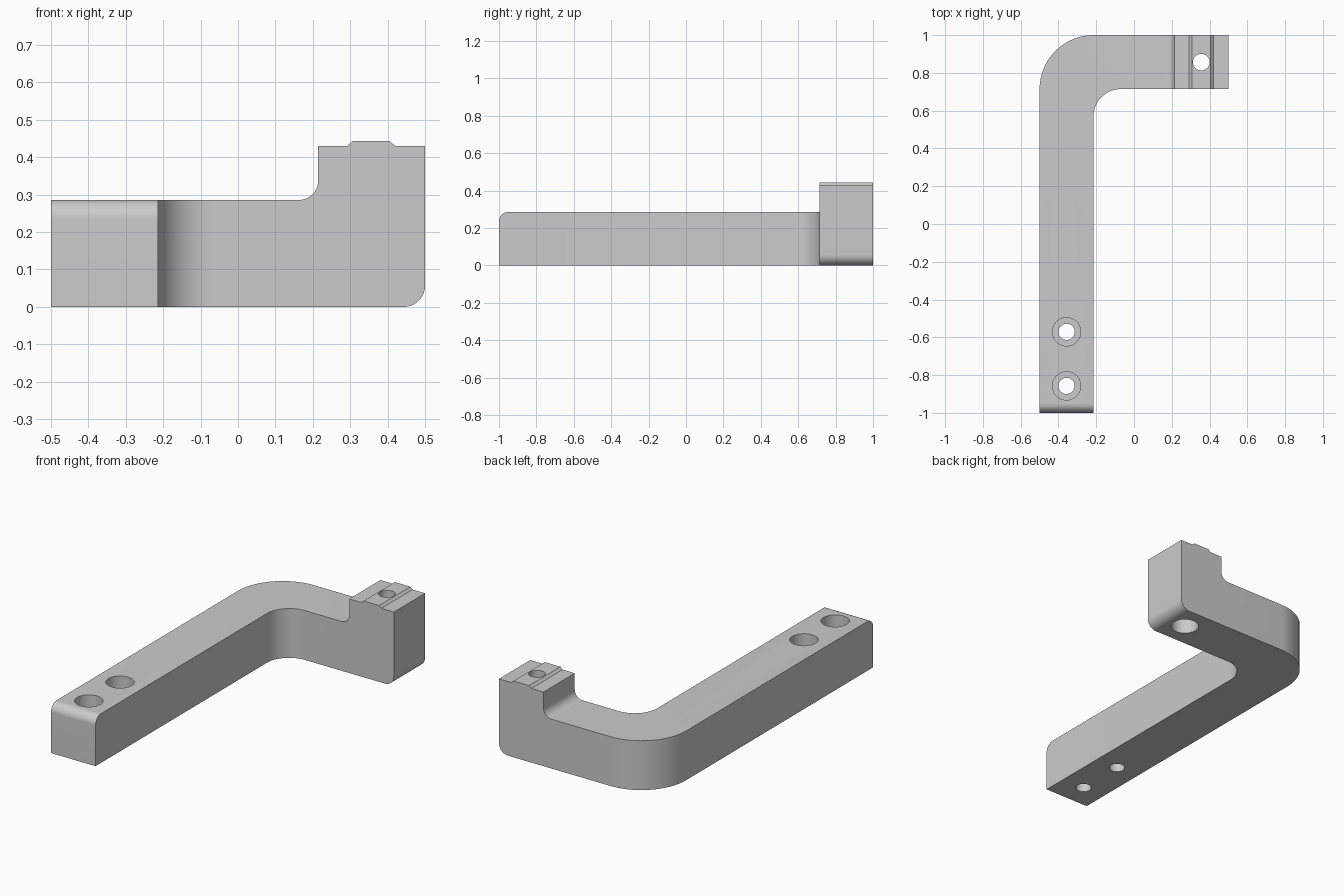
import bpy, bmesh, math
from mathutils import Vector

cube = bpy.data.objects.get("Cube")
if cube:
    bpy.data.objects.remove(cube)

W, H = 0.286, 0.286          # bar width and height
EDGE = 1 - W                 # front face of the cross arm

grey = bpy.data.materials.new("Plain grey")
grey.use_nodes = True
colour = (0.6, 0.6, 0.6, 1)
grey.diffuse_color = colour
grey.node_tree.nodes["Principled BSDF"].inputs["Base Color"].default_value = colour


def arc(cx, cy, r, start, end, n=16):
    steps = [math.radians(start + (end - start) * i / n) for i in range(n + 1)]
    return [(cx + r * math.cos(a), cy + r * math.sin(a)) for a in steps]


def prism(name, points, place, depth):
    """Extrude a closed outline; place maps outline points into space."""
    bm = bmesh.new()
    face = bm.faces.new([bm.verts.new(place(*p)) for p in points])
    out = bmesh.ops.extrude_face_region(bm, geom=[face])
    new = [v for v in out["geom"] if isinstance(v, bmesh.types.BMVert)]
    bmesh.ops.translate(bm, verts=new, vec=depth)
    bmesh.ops.recalc_face_normals(bm, faces=bm.faces)
    return add_mesh(name, bm)


def add_mesh(name, bm):
    mesh = bpy.data.meshes.new(name)
    bm.to_mesh(mesh)
    bm.free()
    mesh.materials.append(grey)
    obj = bpy.data.objects.new(name, mesh)
    bpy.context.collection.objects.link(obj)
    return obj


def cut(obj, tool, operation):
    """Apply a boolean and drop the tool."""
    mod = obj.modifiers.new("cut", "BOOLEAN")
    mod.operation, mod.solver, mod.object = operation, "EXACT", tool
    bpy.context.view_layer.objects.active = obj
    bpy.ops.object.modifier_apply(modifier=mod.name)
    bpy.data.objects.remove(tool)


def stepped_hole(name, x, y, z_radii):
    """Turned cutter from a list of (height, radius)."""
    bm = bmesh.new()
    pts = [(z_radii[0][0], 0)] + z_radii + [(z_radii[-1][0], 0)]
    verts = [bm.verts.new((r, 0, z)) for z, r in pts]
    edges = [bm.edges.new(pair) for pair in zip(verts, verts[1:])]
    bmesh.ops.spin(bm, geom=verts + edges, axis=(0, 0, 1), cent=(0, 0, 0),
                   angle=math.tau, steps=40)
    bmesh.ops.remove_doubles(bm, verts=bm.verts, dist=1e-5)
    bmesh.ops.recalc_face_normals(bm, faces=bm.faces)
    bmesh.ops.translate(bm, verts=bm.verts, vec=(x, y, 0))
    tool = add_mesh(name, bm)
    tool.hide_render = True
    return tool


# Bent bar seen from above, taller and longer than needed
plan = [(-0.5, -1), (-0.5 + W, -1)]
plan += arc(-0.071, EDGE - 0.143, 0.143, 180, 90)
plan += [(0.6, EDGE), (0.6, 1)]
plan += arc(-0.5 + W, EDGE, W, 90, 180)
bracket = prism("bent_bracket", plan, lambda x, y: (x, y, -0.1), Vector((0, 0, 0.7)))

# Front outline: rounded heel, raised block with ridge, fillet to the bar
front = [(-0.7, 0)] + arc(0.443, 0.057, 0.057, -90, 0)
front += [(0.5, 0.43), (0.42, 0.43), (0.406, 0.443), (0.306, 0.443),
          (0.292, 0.43), (0.214, 0.43)]
front += arc(0.164, H + 0.05, 0.05, 0, -90) + [(-0.7, H)]
outline = prism("front_outline", front, lambda x, z: (x, -1.2, z), Vector((0, 2.4, 0)))
cut(bracket, outline, "INTERSECT")

# Rounded top edge at the free end of the bar
bm = bmesh.new()
bm.from_mesh(bracket.data)
end = [e for e in bm.edges
       if all(abs(v.co.y + 1) < 1e-3 and abs(v.co.z - H) < 1e-3 for v in e.verts)]
bmesh.ops.bevel(bm, geom=end, offset=0.05, segments=12, profile=0.5, affect="EDGES")
bm.to_mesh(bracket.data)
bm.free()

# Counterbored screw holes: two from the top of the bar, one from under the block
for y in (-0.571, -0.857):
    cut(bracket, stepped_hole("bar_hole", -0.357, y,
        [(-0.1, 0.043), (0.18, 0.043), (0.18, 0.075), (0.4, 0.075)]), "DIFFERENCE")
cut(bracket, stepped_hole("block_hole", 0.356, 0.857,
    [(-0.1, 0.075), (0.2, 0.075), (0.2, 0.044), (0.6, 0.044)]), "DIFFERENCE")

bracket.select_set(True)
bpy.context.view_layer.objects.active = bracket
bpy.ops.object.shade_smooth_by_angle(angle=math.radians(30))
